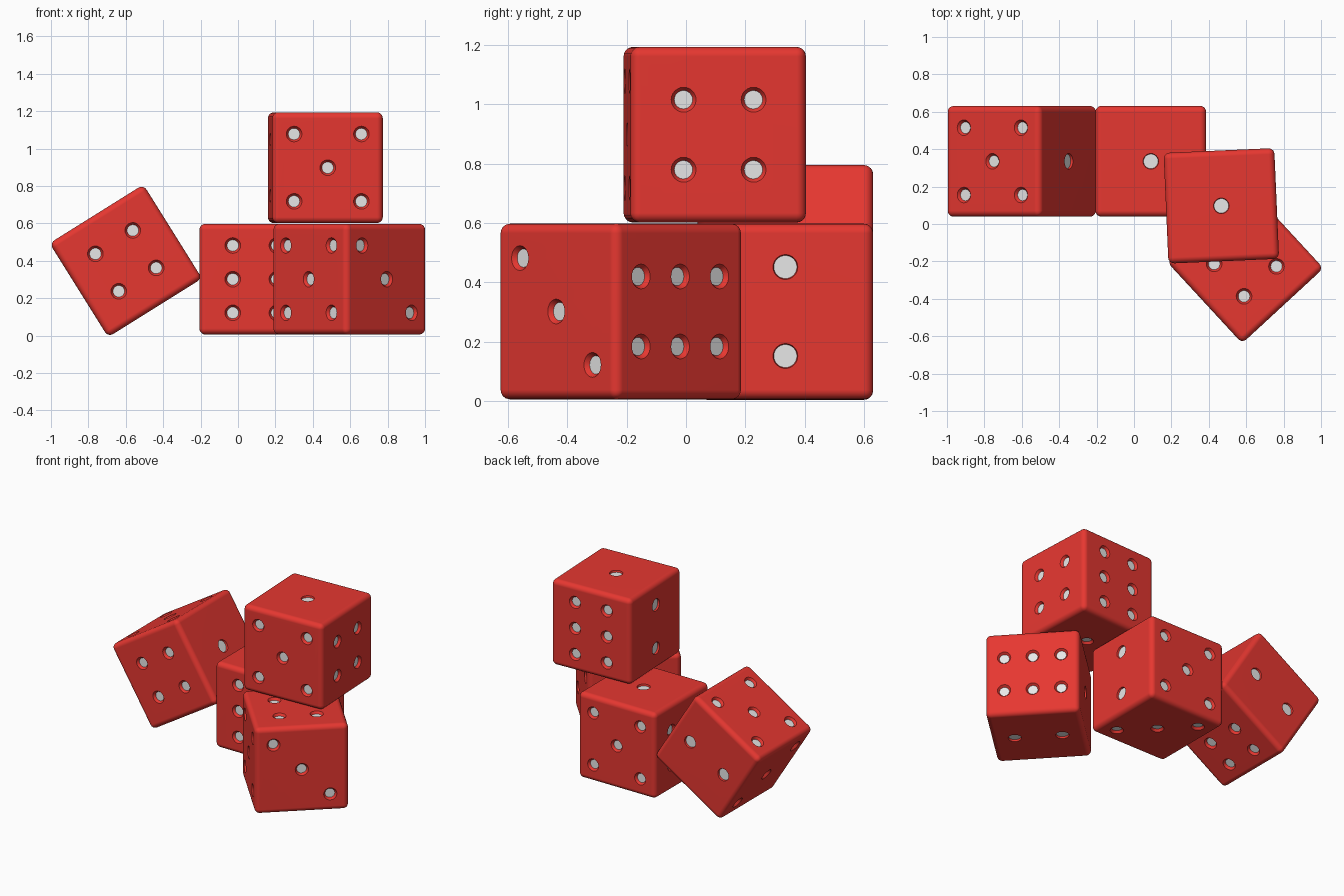
import bpy, bmesh, math
from mathutils import Vector, Matrix

if "Cube" in bpy.data.objects:
    bpy.data.objects.remove(bpy.data.objects["Cube"])

SIDE = 0.592
HALF = SIDE / 2


def material(name, rgb):
    m = bpy.data.materials.new(name)
    m.diffuse_color = (*rgb, 1)
    m.use_nodes = True
    m.node_tree.nodes["Principled BSDF"].inputs["Base Color"].default_value = m.diffuse_color
    return m


red = material("red plastic", (0.79, 0.038, 0.03))
white = material("white pip", (0.80, 0.80, 0.80))


def new_object(name, bm):
    me = bpy.data.meshes.new(name)
    bm.to_mesh(me)
    bm.free()
    me.materials.append(red)
    me.materials.append(white)
    ob = bpy.data.objects.new(name, me)
    bpy.context.collection.objects.link(ob)
    return ob


# rounded cube body
bm = bmesh.new()
bmesh.ops.create_cube(bm, size=SIDE)
bmesh.ops.bevel(bm, geom=bm.edges[:], offset=0.032, segments=5, profile=0.5,
                affect='EDGES', clamp_overlap=True)
body = new_object("die_body", bm)

# pip layouts: face normal, two face axes, pip positions
X, Y, Z = Vector((1, 0, 0)), Vector((0, 1, 0)), Vector((0, 0, 1))
a, b, c = 0.118, 0.18, 0.15
square = lambda d: [(i * d, j * d) for i in (-1, 1) for j in (-1, 1)]
layouts = [
    (Z, X, Y, [(0, 0)]),
    (-X, Y, Z, [(0, -c), (0, c)]),
    (-Z, X, Y, [(b, -b), (0, 0), (-b, b)]),
    (X, Y, Z, square(a)),
    (-Y, X, Z, square(b) + [(0, 0)]),
    (Y, X, Z, [(i * a, j * b) for i in (-1, 1) for j in (-1, 0, 1)]),
]

# tapered cutters: the inner cap becomes the white pip floor
bm = bmesh.new()
for n, u, v, pips in layouts:
    big = len(pips) < 3
    floor, rim, depth = (0.039, 0.042, 0.012) if big else (0.031, 0.042, 0.016)
    for pu, pv in pips:
        pos = n * HALF + u * pu + v * pv
        mat = Matrix.Translation(pos) @ Z.rotation_difference(n).to_matrix().to_4x4()
        if n == -Z:
            mat = Matrix.Translation(pos) @ Matrix.Rotation(math.pi, 4, 'X')
        bmesh.ops.create_cone(bm, cap_ends=True, segments=24, radius1=floor,
                              radius2=2 * rim - floor, depth=2 * depth, matrix=mat)
bm.normal_update()
for f in bm.faces:
    q = f.calc_center_median()
    if len(f.verts) > 4 and max(abs(k) for k in q) < HALF:
        f.material_index = 1
cutter = new_object("pip_cutter", bm)
cutter.hide_render = True

mod = body.modifiers.new("pips", 'BOOLEAN')
mod.operation = 'DIFFERENCE'
mod.solver = 'EXACT'
mod.material_mode = 'INDEX'
mod.object = cutter
deps = bpy.context.evaluated_depsgraph_get()
die_mesh = bpy.data.meshes.new_from_object(body.evaluated_get(deps))
die_mesh.name = "die"
bpy.data.objects.remove(body)
bpy.data.objects.remove(cutter)


# place the four dice by where the four, the anti-five and the one point
def place(name, loc, ax, ay, az):
    ob = bpy.data.objects.new(name, die_mesh)
    bpy.context.collection.objects.link(ob)
    ob.matrix_world = Matrix.Translation(loc) @ Matrix((ax, ay, az)).transposed().to_4x4()
    return ob


def flat(deg):
    t = math.radians(deg)
    return Vector((math.cos(t), math.sin(t), 0))


t = math.radians(32)
tx, tz = Vector((math.cos(t), 0, math.sin(t))), Vector((-math.sin(t), 0, math.cos(t)))
dice = [
    place("tilted_die", (-0.6, 0.335, 0.40), -Y, -tz, tx),
    place("back_die", (0.09, 0.335, 0.302), -X, -Y, Z),
    place("front_die", (0.595, -0.22, 0.302), Z, flat(42.7), flat(132.7)),
    place("top_die", (0.467, 0.097, 0.898), flat(2.5), flat(92.5), Z),
]

# smooth rounded edges, crisp pips
bpy.ops.object.select_all(action='DESELECT')
dice[0].select_set(True)
bpy.context.view_layer.objects.active = dice[0]
bpy.ops.object.shade_smooth_by_angle(angle=math.radians(30))
for ob in dice:
    wn = ob.modifiers.new("flat_faces", 'WEIGHTED_NORMAL')
    wn.keep_sharp = True
